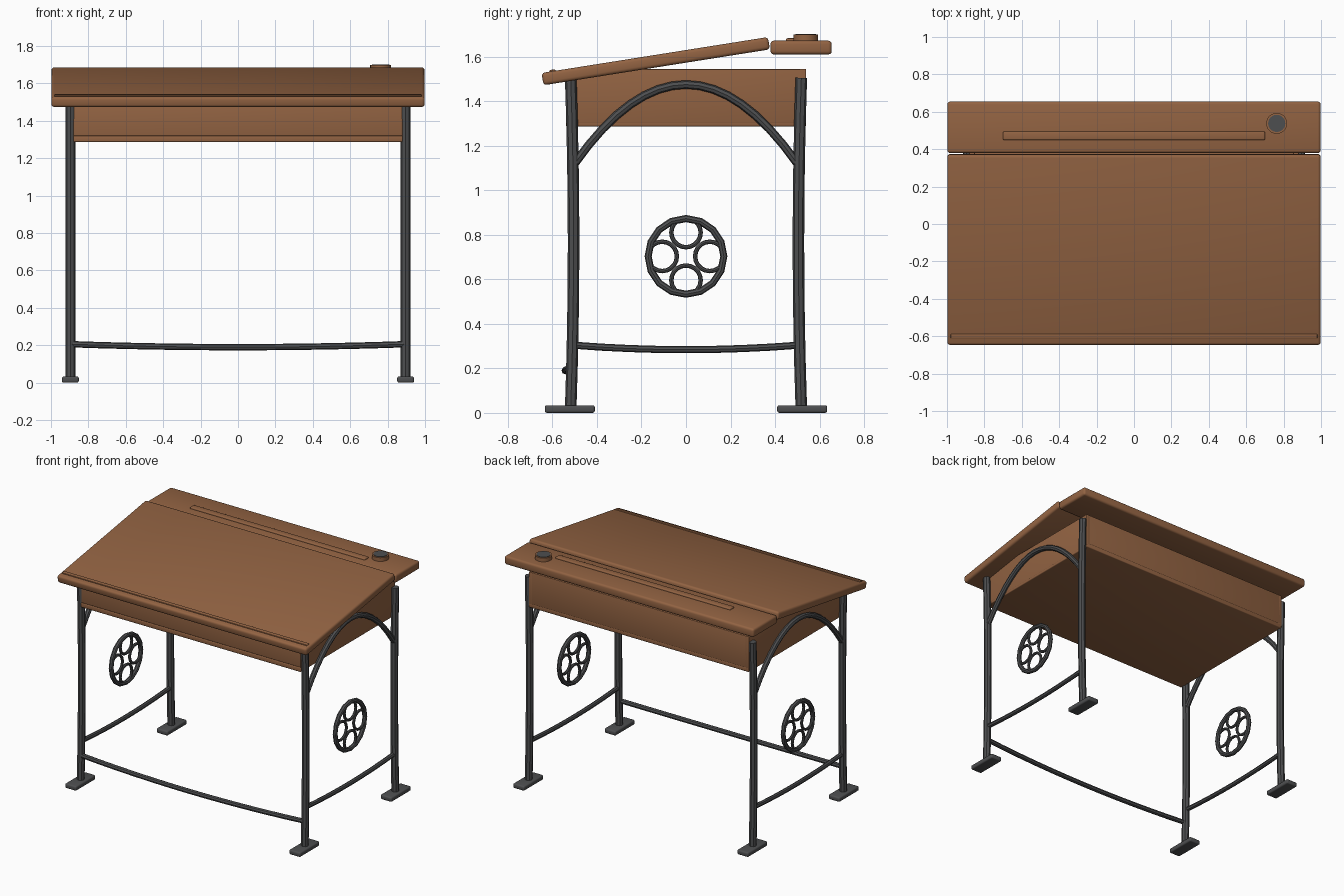
import bpy, math

if "Cube" in bpy.data.objects:
    bpy.data.objects.remove(bpy.data.objects["Cube"])


def material(name, rgb):
    m = bpy.data.materials.new(name)
    m.diffuse_color = (*rgb, 1)
    m.use_nodes = True
    m.node_tree.nodes["Principled BSDF"].inputs["Base Color"].default_value = m.diffuse_color
    return m


WOOD = material("brown_wood", (0.29, 0.125, 0.055))
IRON = material("dark_iron", (0.075, 0.077, 0.08))


def finish(ob, name, mat):
    ob.name = name
    ob.data.materials.clear()
    ob.data.materials.append(mat)
    return ob


def board(name, center, size, mat, bevel=0.01, tilt=0.0):
    """Box with rounded edges, optionally tilted about x."""
    bpy.ops.mesh.primitive_cube_add(size=1, location=center)
    ob = finish(bpy.context.object, name, mat)
    ob.scale = size
    bpy.ops.object.transform_apply(location=False, rotation=False, scale=True)
    ob.rotation_euler.x = tilt
    b = ob.modifiers.new("bevel", 'BEVEL')
    b.width, b.segments = bevel, 3
    bpy.ops.object.modifier_apply(modifier="bevel")
    bpy.ops.object.shade_smooth_by_angle(angle=math.radians(35))
    return ob


def tube(name, points, radius, mat):
    """Eight-sided bar along a path."""
    cu = bpy.data.curves.new(name, 'CURVE')
    cu.dimensions = '3D'
    cu.bevel_depth, cu.bevel_resolution, cu.use_fill_caps = radius, 2, True
    sp = cu.splines.new('POLY')
    sp.points.add(len(points) - 1)
    for p, co in zip(sp.points, points):
        p.co = (*co, 1)
    ob = bpy.data.objects.new(name, cu)
    bpy.context.collection.objects.link(ob)
    bpy.ops.object.select_all(action='DESELECT')
    ob.select_set(True)
    bpy.context.view_layer.objects.active = ob
    bpy.ops.object.convert(target='MESH')
    ob = finish(bpy.context.object, name, mat)
    bpy.ops.object.shade_smooth_by_angle(angle=math.radians(30))


def ring(name, center, major, minor, segments):
    """Ring standing in the y-z plane."""
    bpy.ops.mesh.primitive_torus_add(location=center, rotation=(0, math.pi / 2, 0),
                                     major_radius=major, minor_radius=minor,
                                     major_segments=segments, minor_segments=8)
    finish(bpy.context.object, name, IRON)


def disc(name, center, radius, depth, mat):
    bpy.ops.mesh.primitive_cylinder_add(vertices=24, radius=radius, depth=depth, location=center)
    finish(bpy.context.object, name, mat)
    bpy.ops.object.shade_smooth_by_angle(angle=math.radians(35))


# Sloped lid with a raised stop strip near its front edge
TILT = math.radians(9)
LY, LZ = -0.136, 1.58


def on_lid(u, v):
    return (0, LY + u * math.cos(TILT) - v * math.sin(TILT),
            LZ + u * math.sin(TILT) + v * math.cos(TILT))


board("sloped_lid", (0, LY, LZ), (1.995, 1.03, 0.056), WOOD, 0.015, TILT)
board("lid_stop_strip", on_lid(-0.465, 0.028), (1.96, 0.026, 0.014), WOOD, 0.004, TILT)

# Flat rear ledge, pencil rail and inkwell
board("rear_ledge", (0, 0.517, 1.641), (1.995, 0.275, 0.062), WOOD, 0.015)
board("pencil_rail", (0, 0.472, 1.674), (1.4, 0.046, 0.018), WOOD, 0.007)
disc("inkwell_collar", (0.763, 0.538, 1.682), 0.056, 0.034, WOOD)
disc("inkwell_cap", (0.763, 0.538, 1.698), 0.046, 0.008, IRON)

# Storage box
board("box_bottom", (0, 0, 1.304), (1.76, 1.08, 0.034), WOOD, 0.006)
board("box_front", (0, -0.523, 1.41), (1.755, 0.03, 0.18), WOOD, 0.004)
board("box_back", (0, 0.525, 1.43), (1.76, 0.03, 0.23), WOOD, 0.004)
for s in (-1, 1):
    board("box_side", (s * 0.866, 0.003, 1.422), (0.03, 1.074, 0.244), WOOD, 0.004)

# Iron end frames
X = 0.896
for s in (-1, 1):
    x = s * X
    for f in (-1, 1):
        # Slightly bowed legs on flat feet
        path = [(x, f * (0.505 + 0.013 * (2 * i / 8 - 1) ** 2), 0.02 + 1.485 * i / 8)
                for i in range(9)]
        tube("leg", path, 0.026, IRON)
        board("foot", (x, f * 0.522, 0.017), (0.09, 0.225, 0.034), IRON, 0.01)
    # Arched brace and sagging side stretcher
    ts = [i / 8 - 1 for i in range(17)]
    tube("arch_brace", [(x, 0.5 * t, 1.475 - 0.355 * t * t) for t in ts], 0.019, IRON)
    tube("side_stretcher", [(x, 0.505 * t, 0.284 + 0.02 * t * t) for t in ts[::2]], 0.016, IRON)
    # Ornamental wheel with four small rings
    ring("wheel_rim", (x, 0, 0.703), 0.17, 0.016, 16)
    for k in range(4):
        a = k * math.pi / 2
        ring("wheel_ring", (x, 0.107 * math.cos(a), 0.703 + 0.107 * math.sin(a)), 0.066, 0.01, 20)

# Front stretcher bowing down and outward
tube("front_stretcher", [(X * t, -0.542 + 0.025 * t * t, 0.19 + 0.016 * t * t)
                         for t in [i / 6 - 1 for i in range(13)]], 0.017, IRON)
